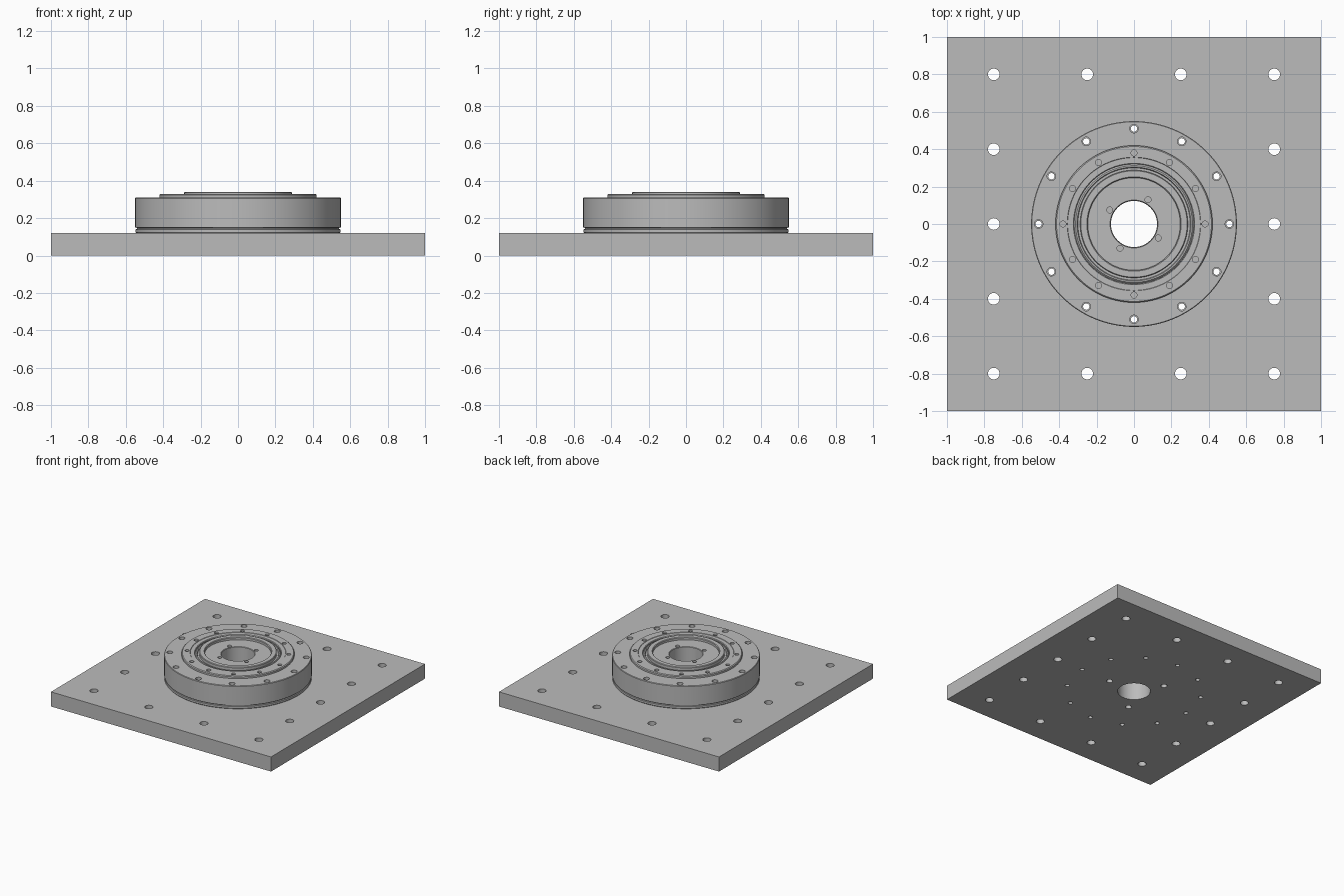
import bpy
from math import sin, cos, pi, radians

cube = bpy.data.objects.get("Cube")
if cube:
    bpy.data.objects.remove(cube, do_unlink=True)

# One plain machined-metal colour
grey = bpy.data.materials.new("machined_grey")
grey.use_nodes = True
colour = (0.5, 0.5, 0.5, 1)
grey.diffuse_color = colour
grey.node_tree.nodes["Principled BSDF"].inputs["Base Color"].default_value = colour

PLATE_TOP = 0.12
SEGMENTS = 128


def add_mesh(name, verts, faces):
    mesh = bpy.data.meshes.new(name)
    mesh.from_pydata(verts, [], faces)
    mesh.materials.append(grey)
    obj = bpy.data.objects.new(name, mesh)
    bpy.context.collection.objects.link(obj)
    return obj


def lathe(name, profile):
    """Spin a closed (radius, z) outline, listed counter-clockwise, about z."""
    n = len(profile)
    verts, faces = [], []
    for s in range(SEGMENTS):
        a = 2 * pi * s / SEGMENTS
        verts += [(r * cos(a), r * sin(a), z) for r, z in profile]
        t = (s + 1) % SEGMENTS
        faces += [(s * n + i, t * n + i, t * n + (i + 1) % n, s * n + (i + 1) % n)
                  for i in range(n)]
    return add_mesh(name, verts, faces)


def drills(spots, radius, bottom, top, sides=24):
    """One cutter mesh made of separate upright cylinders."""
    verts, faces = [], []
    for x, y in spots:
        k = len(verts)
        ring = [(x + radius * cos(2 * pi * i / sides), y + radius * sin(2 * pi * i / sides))
                for i in range(sides)]
        verts += [(px, py, bottom) for px, py in ring] + [(px, py, top) for px, py in ring]
        faces.append([k + i for i in reversed(range(sides))])
        faces.append([k + sides + i for i in range(sides)])
        for i in range(sides):
            j = (i + 1) % sides
            faces.append((k + i, k + j, k + sides + j, k + sides + i))
    return add_mesh("drill_cutter", verts, faces)


def cut(obj, *args, **kw):
    cutter = drills(*args, **kw)
    cutter.hide_render = True
    mod = obj.modifiers.new("holes", "BOOLEAN")
    mod.operation = "DIFFERENCE"
    mod.solver = "EXACT"
    mod.object = cutter
    bpy.context.view_layer.objects.active = obj
    bpy.ops.object.modifier_apply(modifier=mod.name)
    bpy.data.objects.remove(cutter, do_unlink=True)


def smooth(obj):
    bpy.ops.object.select_all(action="DESELECT")
    obj.select_set(True)
    bpy.context.view_layer.objects.active = obj
    bpy.ops.object.shade_smooth_by_angle(angle=radians(25))


def circle_spots(radius, count, start=0):
    return [(radius * cos(radians(start) + 2 * pi * i / count),
             radius * sin(radians(start) + 2 * pi * i / count)) for i in range(count)]


# Hole patterns
edge_spots = [(x, y) for x in (-0.75, -0.25, 0.25, 0.75) for y in (-0.8, 0.8)]
edge_spots += [(x, y) for x in (-0.75, 0.75) for y in (-0.4, 0, 0.4)]
flange_spots = circle_spots(0.51, 12)

# Square base plate
bpy.ops.mesh.primitive_cube_add(size=2, location=(0, 0, PLATE_TOP / 2))
plate = bpy.context.object
plate.name = "base_plate"
plate.scale.z = PLATE_TOP / 2
bpy.ops.object.transform_apply(location=True, scale=True)
plate.data.materials.append(grey)
cut(plate, edge_spots, 0.031, -0.1, 0.2)
cut(plate, flange_spots, 0.017, -0.1, 0.2)
cut(plate, circle_spots(0.24, 3), 0.024, -0.1, 0.2)
cut(plate, [(0, 0)], 0.123, -0.1, 0.2, sides=SEGMENTS)
smooth(plate)

# Outer housing with a thin seam near its foot
housing = lathe("outer_housing", [
    (0.415, PLATE_TOP), (0.545, PLATE_TOP), (0.548, 0.124), (0.548, 0.14),
    (0.54, 0.142), (0.54, 0.148), (0.55, 0.15), (0.55, 0.306), (0.546, 0.31),
    (0.415, 0.31)])
cut(housing, flange_spots, 0.017, 0.1, 0.4)
cut(housing, flange_spots, 0.023, 0.28, 0.4)
smooth(housing)

# Raised clamp ring, with its circle of screw recesses
clamp = lathe("clamp_ring", [
    (0.32, PLATE_TOP), (0.415, PLATE_TOP), (0.42, 0.31), (0.42, 0.324),
    (0.414, 0.33), (0.357, 0.33), (0.355, 0.327), (0.324, 0.327), (0.32, 0.323)])
cut(clamp, circle_spots(0.38, 12), 0.016, 0.315, 0.4)
smooth(clamp)

# Seal between the clamp ring and the hub
seal = lathe("seal_ring", [
    (0.288, PLATE_TOP), (0.32, PLATE_TOP), (0.32, 0.314), (0.312, 0.322),
    (0.304, 0.322), (0.3, 0.314), (0.288, 0.314)])
smooth(seal)

# Rotating hub: raised rim, sunken face and central bore
hub = lathe("hub", [
    (0.125, PLATE_TOP), (0.288, PLATE_TOP), (0.288, 0.336), (0.284, 0.34),
    (0.252, 0.34), (0.247, 0.335), (0.247, 0.318), (0.128, 0.318), (0.125, 0.315)])
cut(hub, circle_spots(0.15, 4, 60), 0.016, 0.29, 0.4)
smooth(hub)
